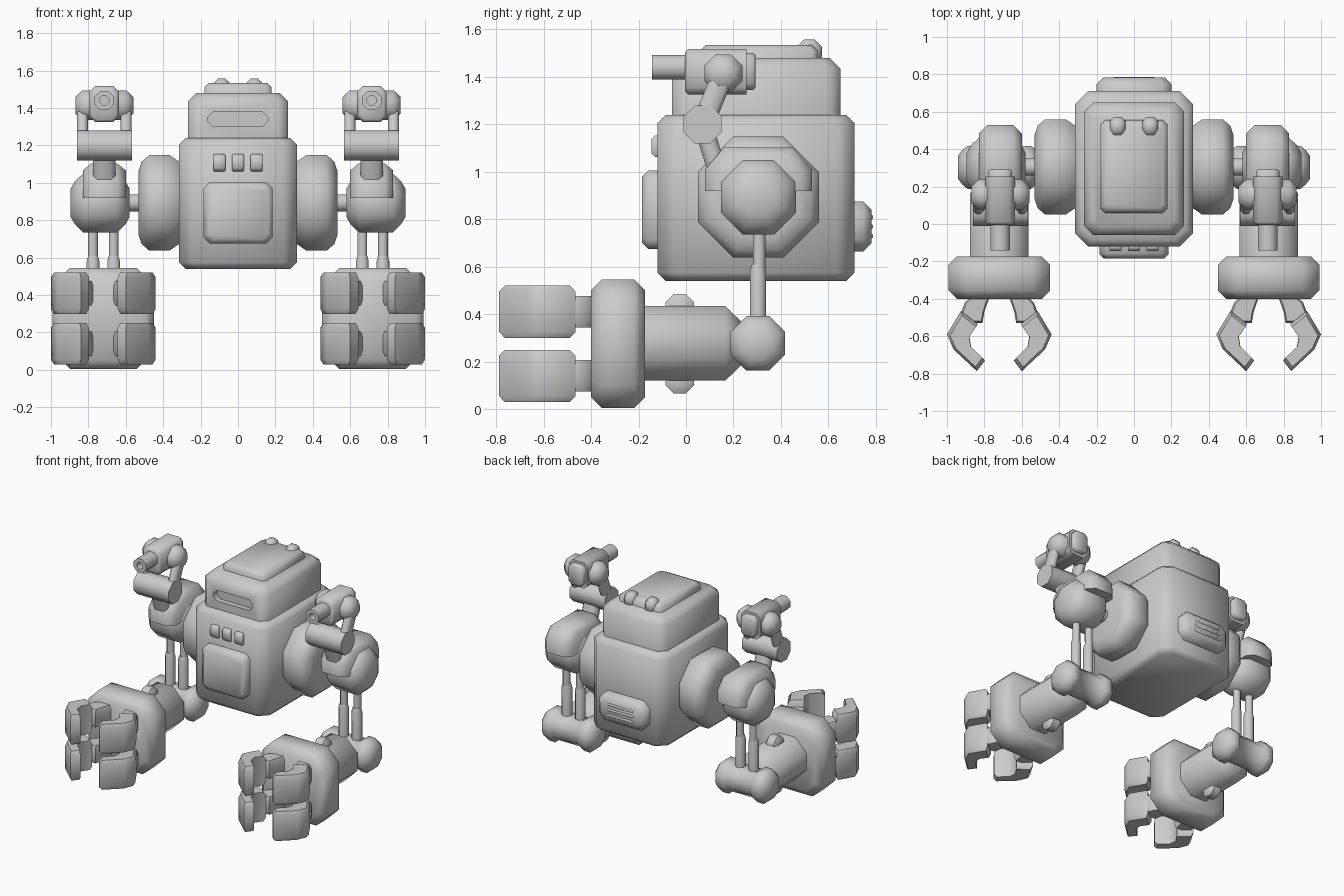
import bpy
import bmesh
import math
from mathutils import Vector

if "Cube" in bpy.data.objects:
    bpy.data.objects.remove(bpy.data.objects["Cube"])

GREY = (0.6, 0.6, 0.6, 1)
metal = bpy.data.materials.new("plain_grey")
metal.use_nodes = True
metal.diffuse_color = GREY
metal.node_tree.nodes["Principled BSDF"].inputs["Base Color"].default_value = GREY


def place(axis, p, u, v):
    return Vector({"x": (p, u, v), "y": (u, p, v), "z": (u, v, p)}[axis])


def loft(name, rings, mirror=False):
    """Skin a list of equal rings, cap both ends, shade smooth."""
    bm = bmesh.new()
    loops = [[bm.verts.new(p) for p in ring] for ring in rings]
    n = len(loops[0])
    for a, b in zip(loops, loops[1:]):
        for i in range(n):
            j = (i + 1) % n
            bm.faces.new((a[i], a[j], b[j], b[i]))
    bm.faces.new(loops[0])
    bm.faces.new(loops[-1])
    bmesh.ops.recalc_face_normals(bm, faces=bm.faces)
    mesh = bpy.data.meshes.new(name)
    bm.to_mesh(mesh)
    bm.free()
    mesh.materials.append(metal)
    obj = bpy.data.objects.new(name, mesh)
    bpy.context.collection.objects.link(obj)
    smooth(obj)
    if mirror:
        obj.modifiers.new("other_side", "MIRROR")
    return obj


def smooth(obj):
    for f in obj.data.polygons:
        f.use_smooth = True
    obj.data.set_sharp_from_angle(angle=math.radians(50))


def octagon(hu, hv, c):
    return [(hu, c - hv), (hu, hv - c), (hu - c, hv), (c - hu, hv),
            (-hu, hv - c), (-hu, c - hv), (c - hu, -hv), (hu - c, -hv)]


def block(name, lo, hi, axis="z", corner=0.03, rim=(0.03, 0.03), mirror=False):
    """Box with cut corners along an axis and chamfered end rims."""
    lo, hi = Vector(lo), Vector(hi)
    mid, half = (lo + hi) / 2, (hi - lo) / 2
    k = "xyz".index(axis)
    hu, hv = [half[i] for i in range(3) if i != k]
    h, (a, b) = half[k], rim
    rings = []
    for p, inset in ((-h, a), (a - h, 0), (h - b, 0), (h, b)):
        shape = octagon(hu - inset, hv - inset, corner * (1 - inset / min(hu, hv)))
        rings.append([mid + place(axis, p, u, v) for u, v in shape])
    if a == 0:
        rings.pop(0)
    if b == 0:
        rings.pop()
    return loft(name, rings, mirror)


def turned(name, axis, centre, profile, mirror=True, squash=1):
    """Eight sided turned part; profile is (position, flat radius)."""
    rings = []
    for p, r in profile:
        shape = octagon(r, r, r * (2 - math.sqrt(2)))
        rings.append([Vector(centre) + place(axis, p, u * squash, v) for u, v in shape])
    return loft(name, rings, mirror)


def bar(name, x, start, end, wide, thick):
    """Straight link in the side plane."""
    a, b = Vector((x, *start)), Vector((x, *end))
    d = (b - a).normalized()
    side = Vector((0, -d.z, d.y))
    shape = octagon(wide, thick, min(wide, thick) * 0.58)
    rings = [[p + Vector((u, 0, 0)) + side * v for u, v in shape] for p in (a, b)]
    return loft(name, rings, True)


# Body and head
block("body", (-.315, -.12, .54), (.315, .71, 1.24), "z", .07, (.035, .035))
head = block("head", (-.268, -.06, 1.2), (.268, .65, 1.48), "z", .05, (0, .045))
block("roof_plate", (-.18, .06, 1.45), (.18, .555, 1.535), "z", .025, (0, .025))

# Recessed visor slot
cutter = block("visor_cutter", (-.16, -.2, 1.3), (.16, -.02, 1.38), "y", .028, (0, 0))
cutter.hide_render = True
cut = head.modifiers.new("visor_slot", "BOOLEAN")
cut.operation, cut.object, cut.solver = "DIFFERENCE", cutter, "EXACT"
bpy.context.view_layer.objects.active = head
bpy.ops.object.modifier_apply(modifier=cut.name)
bpy.data.objects.remove(cutter)
smooth(head)

# Roof lamps
turned("roof_lamp", "x", (.087, .52, 1.505), [(-.042, .03), (-.02, .053), (.02, .053), (.042, .03)])

# Chest details
block("chest_plate", (-.185, -.185, .675), (.185, -.1, 1.005), "y", .035, (.025, 0))
for i, x in enumerate((-.1, 0, .1)):
    block(f"chest_button_{i + 1}", (x - .032, -.145, 1.062), (x + .032, -.1, 1.153),
          "x", .016, (.004, .004))

# Back pack with vents
block("back_pack", (-.2, .69, .665), (.2, .782, .875), "y", .05, (0, .035))
for i in range(3):
    z = .73 + i * .04
    block(f"back_vent_{i + 1}", (-.11, .779, z - .009), (.11, .787, z + .009), "y", .006, (0, .003))

# Shoulders
SY, SZ = .305, .893
turned("shoulder_disc", "x", (0, SY, SZ),
       [(.3, .21), (.365, .255), (.475, .255), (.515, .22), (.532, .17)])
turned("shoulder_axle", "x", (0, SY, SZ), [(.5, .045), (.62, .045)])
turned("shoulder_ball", "x", (.737, SY, SZ),
       [(-.158, .075), (-.135, .115), (-.09, .158), (.09, .158), (.135, .115), (.158, .075)])
arch = [(-.225, 0), (-.225, .09), (-.145, .183), (.145, .183), (.225, .09), (.225, 0)]
loft("shoulder_pad",
     [[Vector((x, SY + y * s, .92 + z * s)) for y, z in arch]
      for x, s in ((.6, .8), (.645, 1), (.785, 1), (.83, .8))], True)

# Shoulder gun mount
GX = .715
bar("mount_post", GX, (.14, .98), (.07, 1.2), .06, .04)
turned("mount_roller", "x", (GX, .07, 1.2), [(-.147, .08), (.147, .08)])
for side, s in (("inner", -1), ("outer", 1)):
    bar(f"mount_strut_{side}", GX + s * .117, (.07, 1.2), (.157, 1.41), .029, .046)
    turned(f"mount_pivot_{side}", "x", (GX + s * .105, .157, 1.415),
           [(-.05 * s, .08), (.012 * s, .08), (.05 * s, .045)])

# Gun
block("gun_housing", (GX - .078, -.005, 1.325), (GX + .078, .255, 1.518), "y", .03, (.015, 0), True)
block("gun_back_plate", (GX - .062, .24, 1.345), (GX + .062, .293, 1.5), "y", .025, (0, .01), True)
turned("gun_barrel", "y", (GX, 0, 1.44), [(.05, .051), (-.143, .051), (-.143, .024), (-.06, .024)])

# Arm pistons and elbow
AX, AZ = .72, .277
for side, s in (("inner", -1), ("outer", 1)):
    x = AX + s * .055
    turned(f"piston_rod_{side}", "z", (x, .308, 0), [(.55, .026), (.8, .026)], squash=1)
    turned(f"piston_sleeve_{side}", "z", (x, .303, 0),
           [(.3, .034), (.58, .034), (.61, .026)], squash=1)
turned("elbow", "x", (AX, .303, AZ),
       [(-.222, .06), (-.2, .09), (-.17, .115), (-.12, .115), (-.095, .095),
        (.095, .095), (.12, .115), (.17, .115), (.2, .09), (.222, .06)])

# Forearm and palm
turned("forearm", "y", (AX, 0, AZ), [(-.25, .157), (.165, .157), (.235, .09)])
for place_name, z in (("upper", .425), ("lower", .125)):
    turned(f"forearm_stud_{place_name}", "x", (AX, -.026, z),
           [(-.045, .04), (-.03, .06), (.03, .06), (.045, .04)])
block("palm", (AX - .272, -.4, .004), (AX + .272, -.173, .546), "y", .095, (.045, .045), True)

# Fingers: offsets outward from the hand centre, then y
KNUCKLE = [(.045, -.37), (.13, -.37), (.185, -.42), (.21, -.49), (.2, -.53), (.09, -.53), (.08, -.47)]
FINGER = [(.205, -.465), (.28, -.59), (.245, -.67), (.12, -.787),
          (.077, -.73), (.15, -.66), (.16, -.6), (.115, -.535)]


def plate(name, outline, s, z, h, rim):
    cu = sum(p[0] for p in outline) / len(outline)
    cy = sum(p[1] for p in outline) / len(outline)
    rings = []
    for dz, k in ((-h, .85), (rim - h, 1), (h - rim, 1), (h, .85)):
        rings.append([Vector((AX + s * (cu + (u - cu) * k), cy + (y - cy) * k, z + dz))
                      for u, y in outline])
    loft(name, rings, True)


for row, z in (("upper", .41), ("lower", .14)):
    for side, s in (("inner", -1), ("outer", 1)):
        plate(f"knuckle_{row}_{side}", KNUCKLE, s, z, .066, .025)
        plate(f"finger_{row}_{side}", FINGER, s, z, .11, .025)
